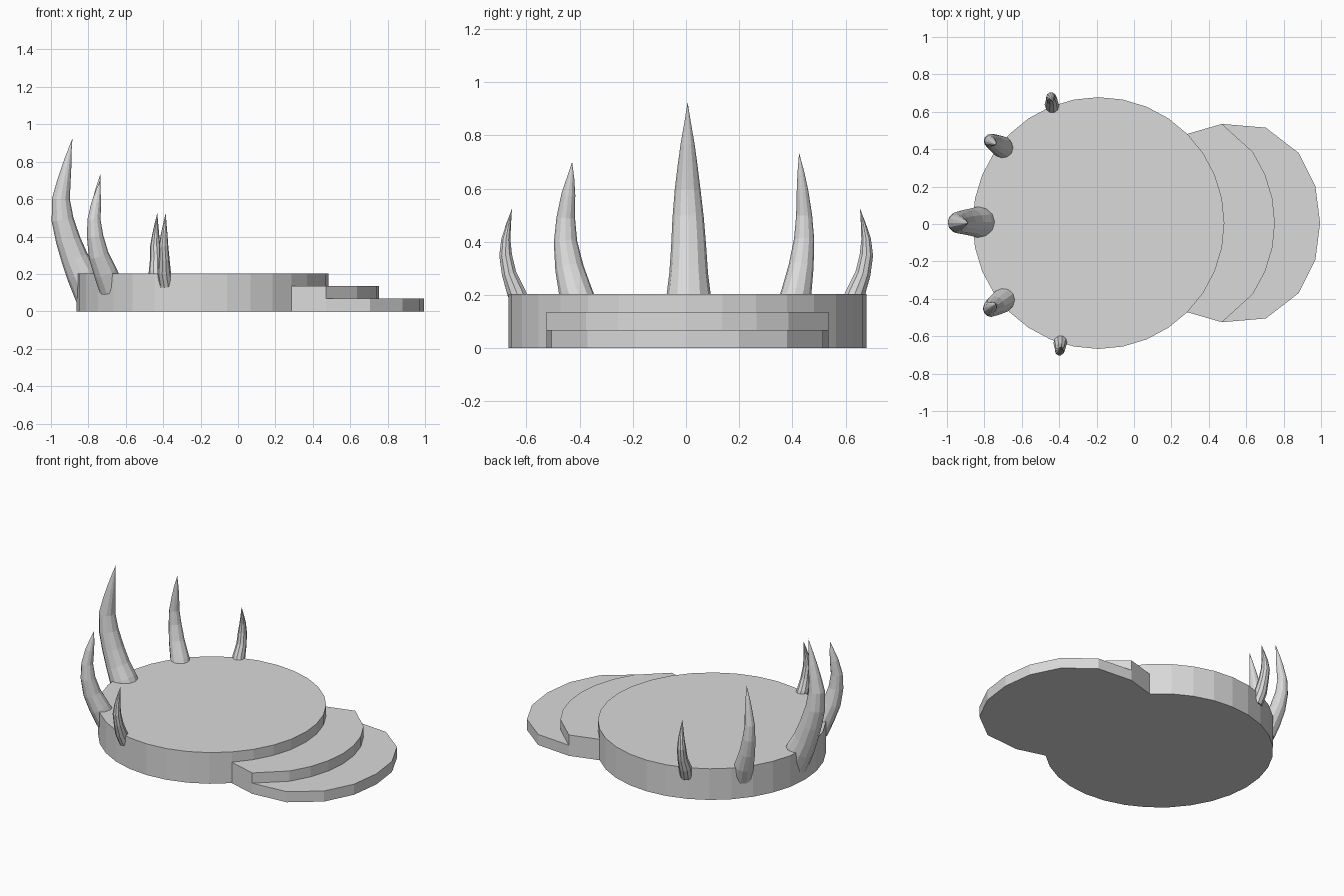
import bpy, bmesh
from math import cos, sin, pi, sqrt
from mathutils import Vector

cube = bpy.data.objects.get("Cube")
if cube:
    bpy.data.objects.remove(cube)

stone = bpy.data.materials.new("pale grey stone")
stone.use_nodes = True
GREY = (0.7, 0.7, 0.7, 1)
stone.diffuse_color = GREY
stone.node_tree.nodes["Principled BSDF"].inputs["Base Color"].default_value = GREY

CX, CY, R = -0.19, 0.005, 0.673   # platform centre and radius


def finish(bm, name):
    bmesh.ops.recalc_face_normals(bm, faces=bm.faces)
    mesh = bpy.data.meshes.new(name)
    bm.to_mesh(mesh)
    bm.free()
    mesh.materials.append(stone)
    obj = bpy.data.objects.new(name, mesh)
    bpy.context.collection.objects.link(obj)
    return obj


def slab(name, outline, z0, z1):
    """Flat slab raised from a closed outline."""
    bm = bmesh.new()
    face = bm.faces.new([bm.verts.new((x, y, z0)) for x, y in outline])
    top = bmesh.ops.extrude_face_region(bm, geom=[face], use_keep_orig=True)
    verts = [g for g in top["geom"] if isinstance(g, bmesh.types.BMVert)]
    bmesh.ops.translate(bm, verts=verts, vec=(0, 0, z1 - z0))
    return finish(bm, name)


def mirrored(half):
    """Close a half outline, running from the back to the middle, across y."""
    front = [(x, -y) for x, y in reversed(half) if y > 0]
    return [(x, y + CY) for x, y in half + front]


def horn(name, path, sides=12):
    """Tapering horn along (x, y, z, radius) points, last one the tip."""
    bm = bmesh.new()
    pts = [Vector(p[:3]) for p in path]
    rings = []
    for i, p in enumerate(pts[:-1]):
        d = (pts[i + 1] - pts[max(i - 1, 0)]).normalized()
        u = Vector((0, 1, 0)).cross(d).normalized()
        v = d.cross(u)
        rings.append([bm.verts.new(p + path[i][3] * (u * cos(a) + v * sin(a)))
                      for a in (2 * pi * k / sides for k in range(sides))])
    tip = bm.verts.new(pts[-1])
    bm.faces.new(rings[0])
    for k in range(sides):
        n = (k + 1) % sides
        for a, b in zip(rings, rings[1:]):
            bm.faces.new((a[k], a[n], b[n], b[k]))
        bm.faces.new((rings[-1][k], rings[-1][n], tip))
    return finish(bm, name)


# Round platform
slab("platform", [(CX + R * cos(k * pi / 16), CY + R * sin(k * pi / 16))
                  for k in range(32)], 0, 0.203)

# Two steps on the left side
root = [(0.1, 0.4), (0.29, 0.478), (0.47, 0.53)]
slab("lower_step", mirrored(root + [(0.705, 0.51), (0.88, 0.375),
                                    (0.97, 0.195), (0.995, 0)]), 0, 0.069)
arc = [(0.08 + sqrt(R * R - y * y), y) for y in (0.38, 0.26, 0.13, 0)]
slab("upper_step", mirrored(root + arc), 0.069, 0.136)

# Horns around the right edge
horn("middle_horn", [
    (-0.77, 0.01, 0.05, 0.088), (-0.835, 0.01, 0.2, 0.083),
    (-0.872, 0.01, 0.28, 0.073), (-0.908, 0.01, 0.38, 0.066),
    (-0.938, 0.008, 0.49, 0.059), (-0.947, 0.006, 0.6, 0.048),
    (-0.932, 0.006, 0.69, 0.037), (-0.917, 0.006, 0.77, 0.026),
    (-0.902, 0.006, 0.85, 0.012), (-0.885, 0.006, 0.925, 0)])

horn("front_horn", [
    (-0.675, -0.385, 0.12, 0.068), (-0.71, -0.415, 0.21, 0.063),
    (-0.745, -0.438, 0.3, 0.054), (-0.764, -0.453, 0.4, 0.044),
    (-0.77, -0.452, 0.49, 0.035), (-0.758, -0.442, 0.58, 0.026),
    (-0.748, -0.434, 0.64, 0.014), (-0.738, -0.428, 0.7, 0)])

horn("back_horn", [
    (-0.68, 0.39, 0.12, 0.06), (-0.71, 0.415, 0.21, 0.057),
    (-0.745, 0.433, 0.31, 0.047), (-0.765, 0.444, 0.41, 0.038),
    (-0.77, 0.444, 0.5, 0.03), (-0.757, 0.438, 0.59, 0.022),
    (-0.747, 0.432, 0.66, 0.013), (-0.735, 0.425, 0.735, 0)])

# Small horns at the ends of the row
for name, x, side, r in (("front_small_horn", -0.395, -1, 0.036),
                         ("back_small_horn", -0.44, 1, 0.038)):
    horn(name, [
        (x + 0.01, side * 0.61, 0.14, r), (x, side * 0.638, 0.21, r),
        (x, side * 0.665, 0.28, r * 0.8), (x - 0.003, side * 0.678, 0.35, r * 0.7),
        (x, side * 0.677, 0.41, r * 0.5), (x + 0.004, side * 0.666, 0.47, r * 0.25),
        (x + 0.008, side * 0.654, 0.525, 0)], 10)
